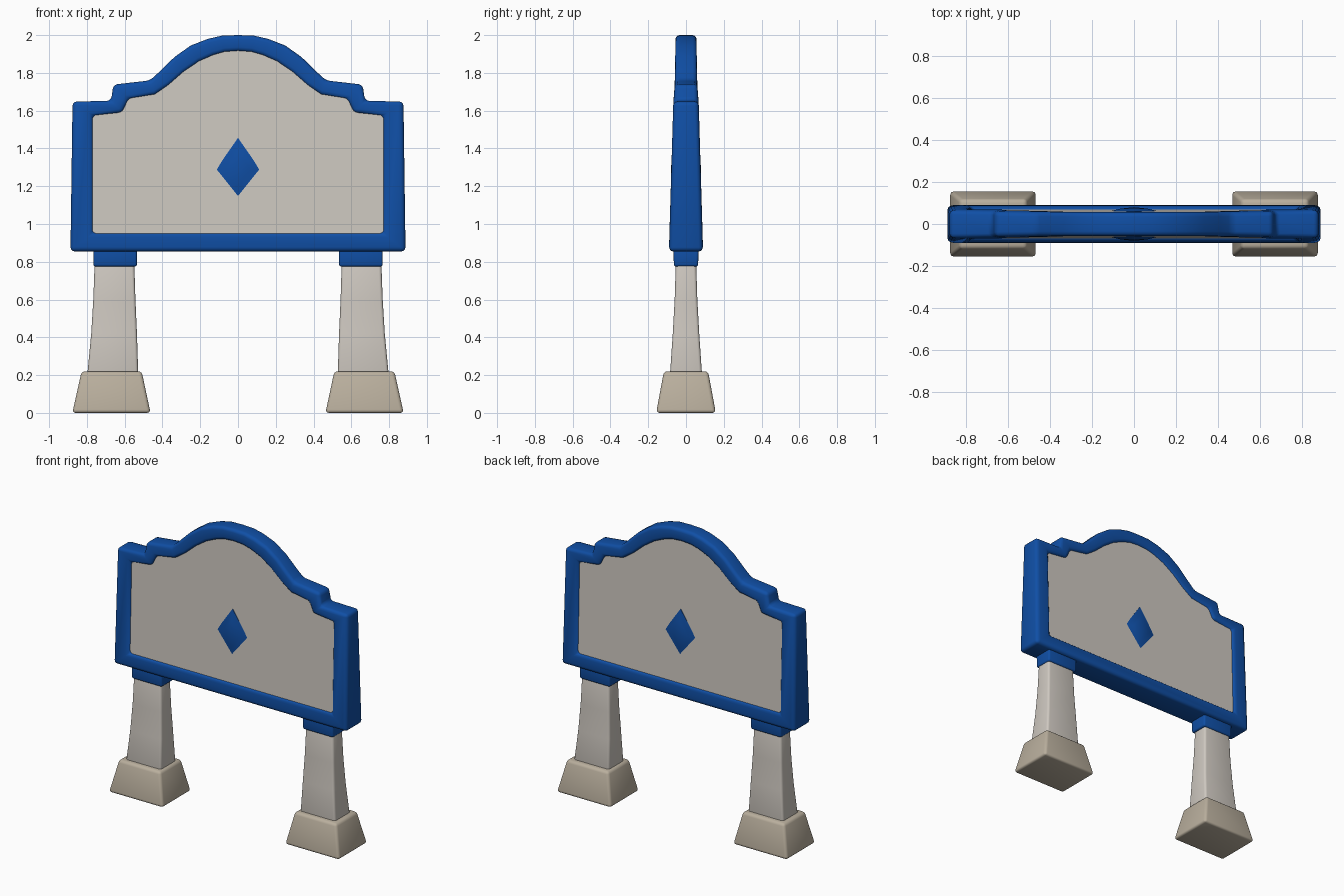
import bpy, bmesh

if "Cube" in bpy.data.objects:
    bpy.data.objects.remove(bpy.data.objects["Cube"])


def material(name, rgb):
    m = bpy.data.materials.new(name)
    m.diffuse_color = (*rgb, 1)
    m.use_nodes = True
    m.node_tree.nodes["Principled BSDF"].inputs["Base Color"].default_value = m.diffuse_color
    return m


BLUE = material("blue trim", (0.005, 0.078, 0.38))
PALE = material("pale stone", (0.62, 0.58, 0.53))
TAN = material("tan stone", (0.49, 0.43, 0.34))


def finish(name, bm, mat, bevel=0.0, segments=3):
    bmesh.ops.recalc_face_normals(bm, faces=bm.faces[:])
    me = bpy.data.meshes.new(name)
    bm.to_mesh(me)
    bm.free()
    ob = bpy.data.objects.new(name, me)
    bpy.context.collection.objects.link(ob)
    me.materials.append(mat)
    bpy.ops.object.select_all(action='DESELECT')
    ob.select_set(True)
    bpy.context.view_layer.objects.active = ob
    if bevel:
        b = ob.modifiers.new("bevel", 'BEVEL')
        b.width, b.segments = bevel, segments
        b.limit_method, b.angle_limit = 'ANGLE', 0.45
        bpy.ops.object.modifier_apply(modifier="bevel")
    bpy.ops.object.shade_smooth_by_angle(angle=0.7)
    return ob


# Half outlines from the top centre down the right side
OUTER = [(0, 2.0), (0.085, 1.997), (0.16, 1.98), (0.25, 1.945), (0.335, 1.885),
         (0.41, 1.812), (0.465, 1.76), (0.66, 1.738), (0.672, 1.652),
         (0.876, 1.648), (0.887, 0.855)]
INNER = [(0, 1.915), (0.07, 1.91), (0.13, 1.893), (0.205, 1.86), (0.285, 1.805),
         (0.365, 1.735), (0.44, 1.685), (0.578, 1.663), (0.612, 1.59),
         (0.768, 1.573), (0.77, 0.952)]


def mirrored(half):
    return half + [(-x, z) for x, z in reversed(half[1:])]


def frame_depth(z):
    pts = [(0.85, 0.09), (0.95, 0.088), (1.65, 0.067), (1.75, 0.058), (2.01, 0.056)]
    for (a, da), (b, db) in zip(pts, pts[1:]):
        if z <= b:
            return da + (db - da) * (z - a) / (b - a)
    return pts[-1][1]


# Frame: ring between both outlines, thinner toward the top
outer, inner = mirrored(OUTER), mirrored(INNER)
bm = bmesh.new()
rings = [[bm.verts.new((x, s * frame_depth(z), z)) for x, z in loop]
         for loop, s in ((outer, -1), (inner, -1), (inner, 1), (outer, 1))]
n = len(outer)
for k in range(4):
    a, b = rings[k], rings[(k + 1) % 4]
    for i in range(n):
        j = (i + 1) % n
        bm.faces.new((a[i], a[j], b[j], b[i]))
finish("sign_frame", bm, BLUE, 0.022)

# Panel: tapered slab whose edge is buried in the frame
bm = bmesh.new()
slab = [(xi * 0.7 + xo * 0.3, zi * 0.7 + zo * 0.3)
        for (xi, zi), (xo, zo) in zip(inner, outer)]
sides = [[bm.verts.new((x, s * (0.07 - 0.026 * (z - 0.95)), z)) for x, z in slab]
         for s in (-1, 1)]
for side in sides:
    bm.faces.new(side)
for i in range(n):
    j = (i + 1) % n
    bm.faces.new((sides[0][i], sides[0][j], sides[1][j], sides[1][i]))
finish("sign_panel", bm, PALE)

# Diamond emblem: domed on both faces
for s, label in ((-1, "front"), (1, "back")):
    bm = bmesh.new()
    loops = []
    for f, y in ((1, 0.05), (1, 0.06), (0.55, 0.073)):
        loops.append([bm.verts.new((x * f, s * y, 1.288 + z * f))
                      for x, z in ((0.117, 0), (0, 0.168), (-0.117, 0), (0, -0.168))])
    tip = bm.verts.new((0, s * 0.08, 1.288))
    bm.faces.new(loops[0])
    for i in range(4):
        j = (i + 1) % 4
        for a, b in zip(loops, loops[1:]):
            bm.faces.new((a[i], a[j], b[j], b[i]))
        bm.faces.new((loops[2][i], loops[2][j], tip))
    finish("diamond_" + label, bm, BLUE)


def tower(name, levels, side, mat, bevel):
    """Stacked rectangles: (z, inner x, outer x, half depth)."""
    bm = bmesh.new()
    loops = [[bm.verts.new((side * x, y, z))
              for x, y in ((xi, -d), (xo, -d), (xo, d), (xi, d))]
             for z, xi, xo, d in levels]
    bm.faces.new(loops[0])
    bm.faces.new(loops[-1])
    for a, b in zip(loops, loops[1:]):
        for i in range(4):
            j = (i + 1) % 4
            bm.faces.new((a[i], a[j], b[j], b[i]))
    finish(name, bm, mat, bevel)


# Legs with collars and feet
for side, label in ((-1, "left"), (1, "right")):
    tower("foot_" + label, [(0, 0.463, 0.877, 0.158), (0.22, 0.51, 0.828, 0.117)],
          side, TAN, 0.018)
    tower("leg_" + label, [(0.2, 0.528, 0.798, 0.085), (0.42, 0.535, 0.777, 0.07),
                           (0.6, 0.543, 0.766, 0.06), (0.82, 0.55, 0.758, 0.053)],
          side, PALE, 0.015)
    tower("collar_" + label, [(0.775, 0.535, 0.766, 0.064), (0.88, 0.535, 0.766, 0.067)],
          side, BLUE, 0.012)
